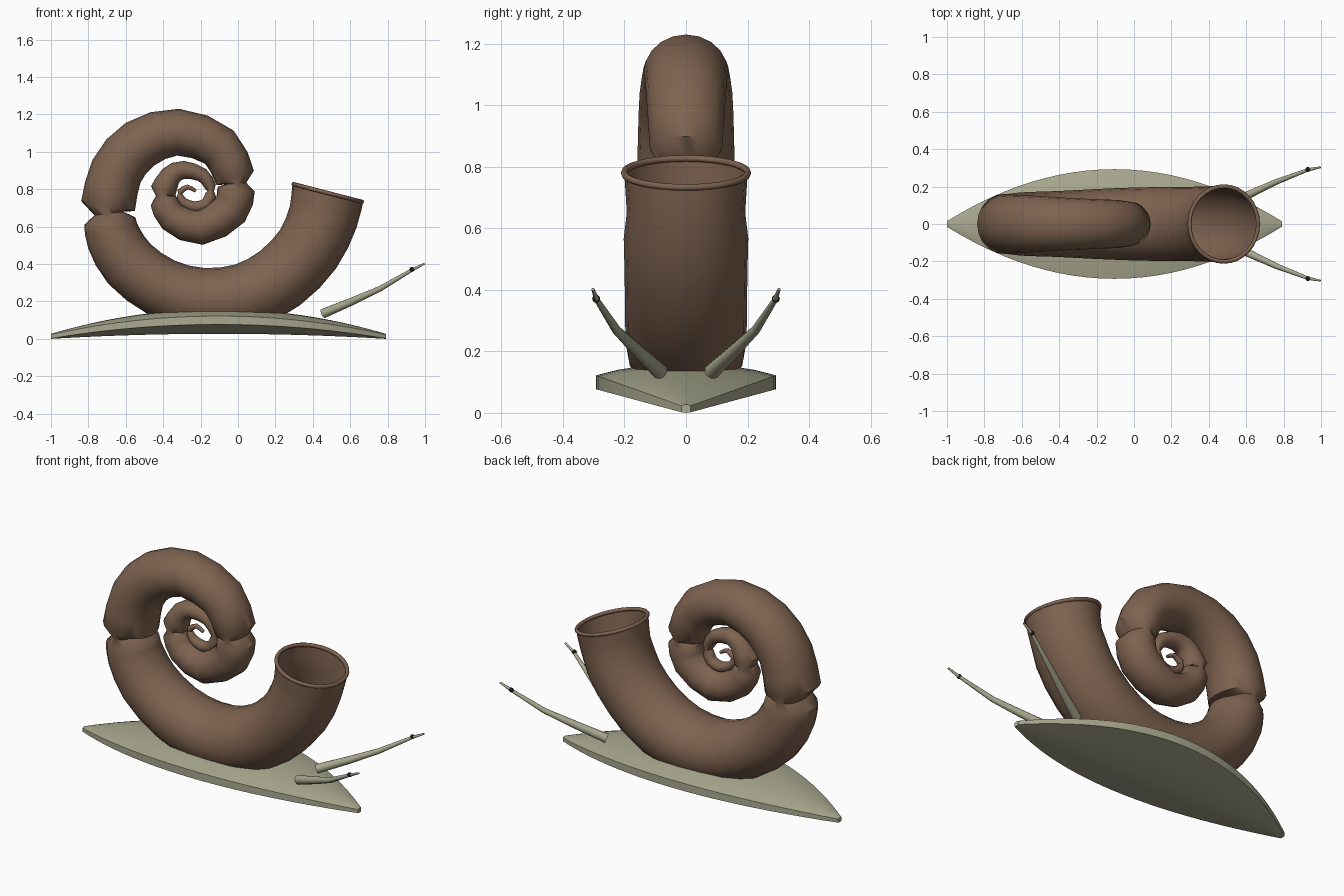
import bpy, bmesh, math
from mathutils import Vector

if "Cube" in bpy.data.objects:
    bpy.data.objects.remove(bpy.data.objects["Cube"])


def material(name, rgb):
    m = bpy.data.materials.new(name)
    m.diffuse_color = (*rgb, 1)
    m.use_nodes = True
    m.node_tree.nodes["Principled BSDF"].inputs["Base Color"].default_value = m.diffuse_color
    return m


BROWN = material("shell_brown", (0.21, 0.125, 0.08))
GREEN = material("skin_green", (0.40, 0.40, 0.28))
BLACK = material("eye_black", (0.01, 0.01, 0.01))


def finish(obj, mat, angle=50):
    obj.data.materials.append(mat)
    bpy.ops.object.select_all(action='DESELECT')
    obj.select_set(True)
    bpy.context.view_layer.objects.active = obj
    bpy.ops.object.shade_smooth_by_angle(angle=math.radians(angle))


def loft(name, rings, mat, cap_start=True, cap_end=True, angle=50):
    bm = bmesh.new()
    loops = [[bm.verts.new(p) for p in r] for r in rings]
    n = len(loops[0])
    for a, b in zip(loops, loops[1:]):
        for i in range(n):
            j = (i + 1) % n
            bm.faces.new((a[i], a[j], b[j], b[i]))
    if cap_start:
        bm.faces.new(loops[0][::-1])
    if cap_end:
        bm.faces.new(loops[-1])
    bmesh.ops.recalc_face_normals(bm, faces=bm.faces)
    me = bpy.data.meshes.new(name)
    bm.to_mesh(me)
    bm.free()
    obj = bpy.data.objects.new(name, me)
    bpy.context.collection.objects.link(obj)
    finish(obj, mat, angle)
    return obj


def smooth_path(pts):
    # Catmull-Rom midpoints between the control points
    p = [Vector(q) for q in pts]
    p = [2 * p[0] - p[1]] + p + [2 * p[-1] - p[-2]]
    out = []
    for i in range(1, len(p) - 2):
        out += [p[i], (9 * (p[i] + p[i + 1]) - p[i - 1] - p[i + 2]) / 16]
    return out + [p[-2]]


def ring(c, t, rn, ry, sides=20):
    # cross-section in the plane square to direction t (in xz)
    n = Vector((-t[1], t[0])).normalized()
    res = []
    for k in range(sides):
        a = 2 * math.pi * k / sides
        res.append((c[0] + n[0] * rn * math.cos(a), ry * math.sin(a), c[1] + n[1] * rn * math.cos(a)))
    return res


# shell: half turns of (x, z, radius), pinched where they meet
half_turns = [
    [(.48, .78, .195), (.455, .65, .187), (.375, .48, .182), (.225, .325, .18), (.03, .225, .178),
     (-.2, .21, .17), (-.41, .275, .16), (-.58, .40, .155), (-.665, .54, .147), (-.685, .63, .138)],
    [(-.695, .71, .146), (-.65, .895, .142), (-.525, 1.04, .137), (-.32, 1.105, .125),
     (-.1, 1.025, .117), (-.015, .86, .107)],
    [(-.01, .80, .1), (-.04, .69, .1), (-.2, .595, .093), (-.35, .65, .082), (-.4, .74, .072)],
    [(-.4, .79, .07), (-.36, .87, .058), (-.29, .903, .048), (-.19, .875, .038), (-.145, .81, .03)],
    [(-.145, .77, .03), (-.17, .722, .031), (-.23, .705, .03), (-.29, .73, .024), (-.312, .765, .018)],
    [(-.312, .785, .017), (-.27, .812, .013), (-.225, .79, .009)],
]
rings = []
prev = None
for half in half_turns:
    path = smooth_path(half)
    if prev is not None:
        mid = (prev + path[0]) / 2
        rings.append(ring(mid, path[0] - prev, mid.z * 0.55, mid.z * 0.98))
    for i, p in enumerate(path):
        t = path[min(i + 1, len(path) - 1)] - path[max(i - 1, 0)]
        if not rings:
            t = Vector((-.25, -.97, 0))
        yscale = 1.03 if p.z > .185 else 1.1
        rings.append(ring(p, t, p.z, p.z * yscale))
    prev = path[-1]
loft("spiral_shell", rings, BROWN, cap_start=False)

# lip round the shell mouth
bpy.ops.mesh.primitive_torus_add(major_radius=.195, minor_radius=.011, major_segments=32, minor_segments=8,
                                 location=(.48, 0, .78), rotation=(0, math.atan2(.25, .97), 0))
lip = bpy.context.object
lip.name = "shell_lip"
lip.scale = (.97, 1.03, 1)
finish(lip, BROWN)

# foot: leaf-shaped, arched along its length
body = []
N = 24
for i in range(N + 1):
    s = -1 + 2 * i / N
    f = 1 - s * s
    w = .015 + .278 * f
    top, hi = .03 + .132 * f, .026 + .099 * f
    lo, bot = .005 + .075 * f, .003 + .027 * f
    x = -.105 + .895 * s
    half = [(w, lo), (w, hi), (w * .75, hi + (top - hi) * .5), (w * .4, hi + (top - hi) * .9)]
    sec = half + [(0, top)] + [(-y, z) for y, z in half[::-1]]
    sec += [(-w * .5, (lo + bot) / 2), (0, bot), (w * .5, (lo + bot) / 2)]
    body.append([(x, y, z - .003) for y, z in sec])
loft("foot_body", body, GREEN)

# feelers with small eyes, one on each side
feeler = [(.455, .085, .135, .026), (.61, .155, .2, .021), (.76, .225, .268, .015),
          (.93, .29, .368, .009), (.997, .303, .402, .005)]
for side, label in ((1, "left"), (-1, "right")):
    pts = [Vector((x, y * side, z)) for x, y, z, r in feeler]
    loops = []
    for i, p in enumerate(pts):
        t = (pts[min(i + 1, 4)] - pts[max(i - 1, 0)]).normalized()
        u = t.cross(Vector((0, 0, 1))).normalized()
        v = t.cross(u)
        loops.append([p + feeler[i][3] * (u * math.cos(k * math.pi / 6) + v * math.sin(k * math.pi / 6))
                      for k in range(12)])
    loft(label + "_feeler", loops, GREEN)
    bpy.ops.mesh.primitive_uv_sphere_add(segments=16, ring_count=8, radius=.013,
                                         location=(.93, .292 * side, .371))
    eye = bpy.context.object
    eye.name = label + "_eye"
    finish(eye, BLACK)
